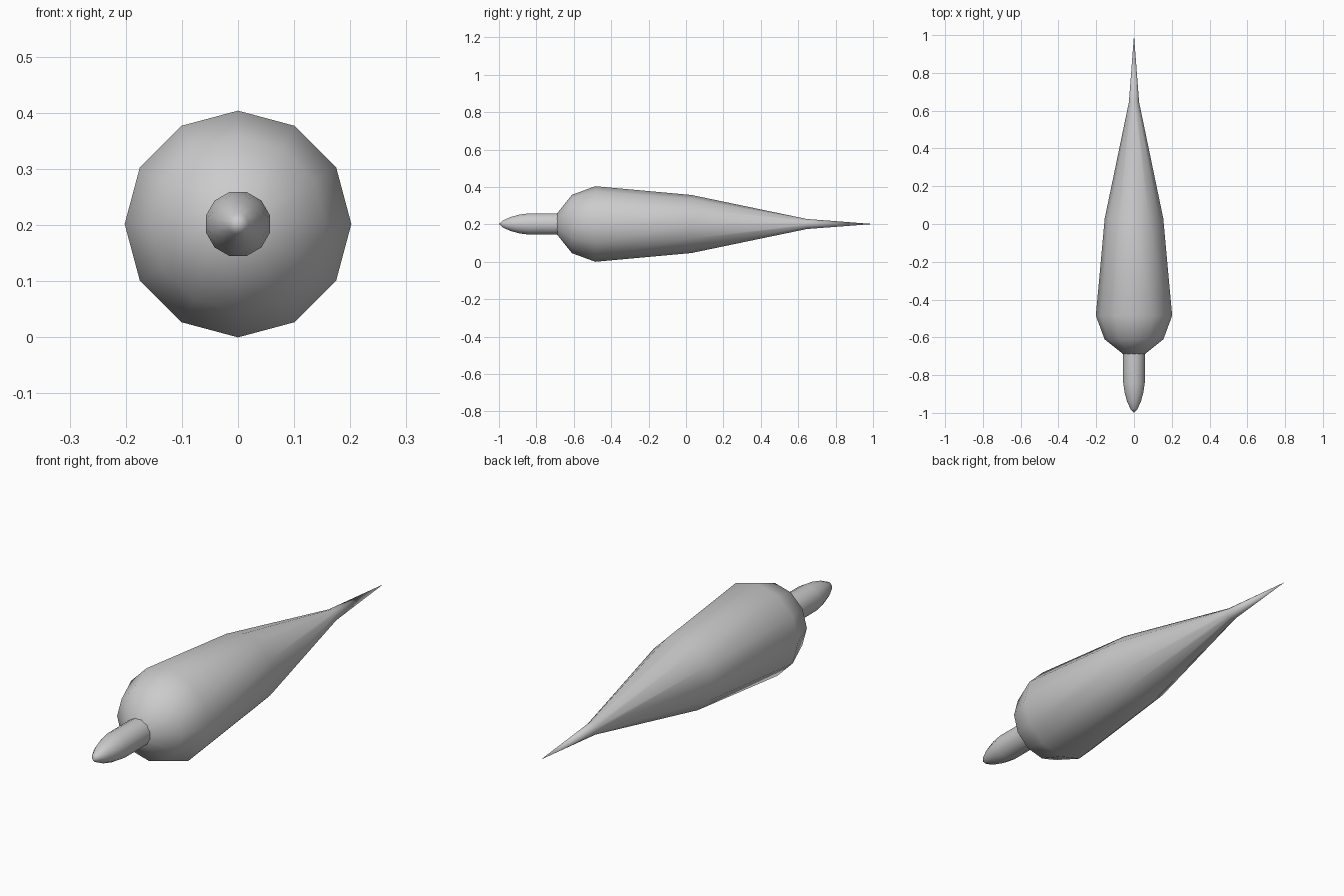
import bpy, math

cube = bpy.data.objects.get("Cube")
if cube:
    bpy.data.objects.remove(cube, do_unlink=True)

AXIS_Z = 0.202
SIDES = 12

grey = bpy.data.materials.new("plain grey")
grey.use_nodes = True
grey.diffuse_color = (0.6, 0.6, 0.6, 1)
grey.node_tree.nodes["Principled BSDF"].inputs["Base Color"].default_value = (0.6, 0.6, 0.6, 1)


def lathe(name, profile, turn, sharp):
    """Spin (y, radius) points about the lengthwise axis; zero radius makes a tip."""
    verts, faces, rings = [], [], []
    for y, r in profile:
        count = SIDES if r > 0 else 1
        rings.append([len(verts) + i for i in range(count)])
        for i in range(count):
            a = turn + math.tau * i / SIDES
            verts.append((r * math.cos(a), y, AXIS_Z + r * math.sin(a)))
    for a, b in zip(rings, rings[1:]):
        for i in range(SIDES):
            j = (i + 1) % SIDES
            loop = [a[i % len(a)], b[i % len(b)], b[j % len(b)], a[j % len(a)]]
            faces.append(list(dict.fromkeys(loop)))
    for ring, step in ((rings[0], 1), (rings[-1], -1)):
        if len(ring) > 1:
            faces.append(ring[::step])
    mesh = bpy.data.meshes.new(name)
    mesh.from_pydata(verts, [], faces)
    mesh.materials.append(grey)
    obj = bpy.data.objects.new(name, mesh)
    bpy.context.collection.objects.link(obj)
    bpy.ops.object.select_all(action="DESELECT")
    obj.select_set(True)
    bpy.context.view_layer.objects.active = obj
    # Consistent outward faces, then smooth shading
    bpy.ops.object.mode_set(mode="EDIT")
    bpy.ops.mesh.select_all(action="SELECT")
    bpy.ops.mesh.normals_make_consistent(inside=False)
    bpy.ops.object.mode_set(mode="OBJECT")
    bpy.ops.object.shade_smooth_by_angle(angle=math.radians(sharp))


# Teardrop body running back to a needle tip
lathe("body", [(-0.69, 0.056), (-0.61, 0.156), (-0.485, 0.202), (0.03, 0.155),
               (0.645, 0.027), (1.0, 0)], 0, 60)

# Slim nose rod with a rounded point
lathe("nose", [(-0.68, 0.059), (-0.84, 0.059), (-0.89, 0.052), (-0.94, 0.038),
               (-0.98, 0.019), (-1.0, 0)], math.pi / SIDES, 60)
